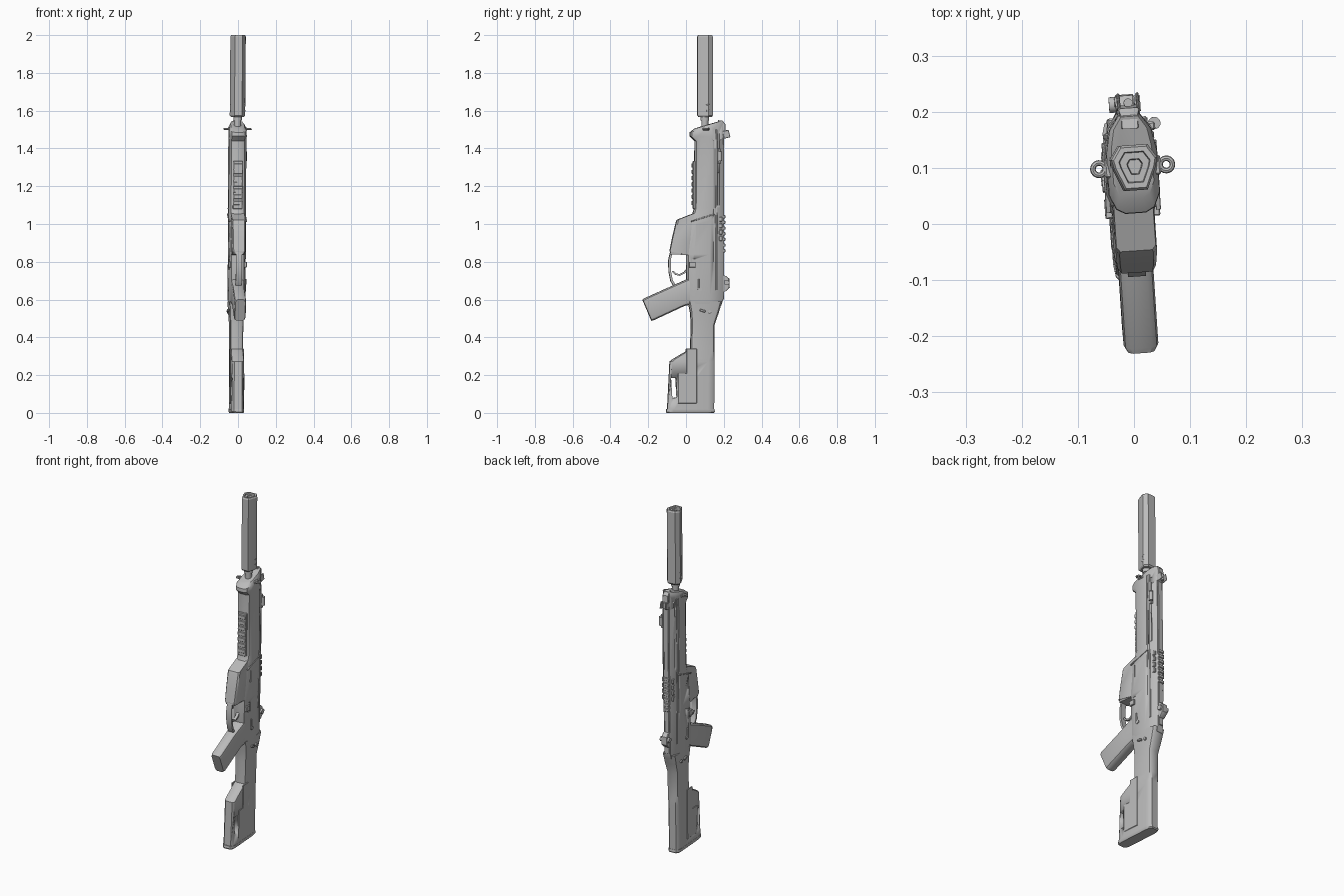
import bpy, bmesh, math
from mathutils import Matrix, Vector

if "Cube" in bpy.data.objects:
    bpy.data.objects.remove(bpy.data.objects["Cube"])


def material(name, rgb):
    m = bpy.data.materials.new(name)
    m.use_nodes = True
    m.diffuse_color = (*rgb, 1)
    m.node_tree.nodes["Principled BSDF"].inputs["Base Color"].default_value = (*rgb, 1)
    return m


GREY = material("plain grey", (0.5, 0.5, 0.5))
parts = []


def finish(name, bm, angle=35):
    bmesh.ops.recalc_face_normals(bm, faces=bm.faces)
    me = bpy.data.meshes.new(name)
    bm.to_mesh(me)
    bm.free()
    me.materials.append(GREY)
    ob = bpy.data.objects.new(name, me)
    bpy.context.collection.objects.link(ob)
    bpy.ops.object.select_all(action="DESELECT")
    ob.select_set(True)
    bpy.context.view_layer.objects.active = ob
    bpy.ops.object.shade_smooth_by_angle(angle=math.radians(angle))
    parts.append(ob)
    return ob


# Half cross-sections: (depth from front to back, share of half width)
ROUND = [(0, .4), (.05, .75), (.2, 1), (.62, 1), (.85, .82), (1, .42)]
SOFT = [(0, .6), (.05, .9), (.14, 1), (.86, 1), (.95, .9), (1, .6)]
BOXY = [(0, .82), (.08, 1), (.92, 1), (1, .82)]


def bridge(bm, rings):
    for a, b in zip(rings, rings[1:]):
        for i in range(len(a)):
            j = (i + 1) % len(a)
            bm.faces.new((a[i], a[j], b[j], b[i]))
    bm.faces.new(rings[0])
    bm.faces.new(rings[-1])


def loft(name, shape, stations):
    """Each station: front y, z, back y, z, half width."""
    bm = bmesh.new()
    ring = [(t, w) for t, w in shape] + [(t, -w) for t, w in reversed(shape)]
    bridge(bm, [[bm.verts.new((w * hw, ya + t * (yb - ya), za + t * (zb - za)))
                 for t, w in ring] for ya, za, yb, zb, hw in stations])
    return finish(name, bm)


def level(rows):
    return [(ya, z, yb, z, hw) for z, ya, yb, hw in rows]


def add_box(bm, x, y, z, tilt=0, bevel=0):
    """Box between the given ranges, tilted about x."""
    c = Vector((sum(x) / 2, sum(y) / 2, sum(z) / 2))
    size = (x[1] - x[0], y[1] - y[0], z[1] - z[0], 1)
    mat = Matrix.Translation(c) @ Matrix.Rotation(tilt, 4, "X") @ Matrix.Diagonal(size)
    vs = bmesh.ops.create_cube(bm, size=1, matrix=mat)["verts"]
    if bevel:
        edges = {e for v in vs for e in v.link_edges}
        bmesh.ops.bevel(bm, geom=list(edges), offset=bevel, segments=1, affect="EDGES")


def boxes(name, specs, bevel=0.003):
    bm = bmesh.new()
    for s in specs:
        add_box(bm, *s, bevel=bevel)
    return finish(name, bm)


def both(x, *rest):
    return [(x, *rest), ((-x[1], -x[0]), *rest)]


def cylinder(name, centre, r, length, axis="Z", sides=20):
    bm = bmesh.new()
    rot = {"Z": Matrix(), "X": Matrix.Rotation(math.pi / 2, 4, "Y"),
           "Y": Matrix.Rotation(math.pi / 2, 4, "X")}[axis].to_4x4()
    bmesh.ops.create_cone(bm, cap_ends=True, segments=sides, radius1=r, radius2=r,
                          depth=length, matrix=Matrix.Translation(centre) @ rot)
    return finish(name, bm)


def cut(target, specs):
    cutter = boxes("cutter", specs, bevel=0)
    cutter.hide_render = True
    mod = target.modifiers.new("cut", "BOOLEAN")
    mod.operation, mod.solver, mod.object = "DIFFERENCE", "EXACT", cutter
    bpy.context.view_layer.objects.active = target
    bpy.ops.object.modifier_apply(modifier=mod.name)
    parts.remove(cutter)
    bpy.data.objects.remove(cutter)


def strip(name, path, hw, thick):
    """Flat bent bar following a path in the side plane."""
    bm = bmesh.new()
    pts = [Vector(p) for p in path]
    rings = []
    for i, p in enumerate(pts):
        d = (pts[min(i + 1, len(pts) - 1)] - pts[max(i - 1, 0)]).normalized()
        n = Vector((-d.y, d.x)) * thick / 2
        rings.append([bm.verts.new((sx * hw, p.x + s * n.x, p.y + s * n.y))
                      for sx, s in ((1, 1), (1, -1), (-1, -1), (-1, 1))])
    bridge(bm, rings)
    return finish(name, bm)


# Shoulder stock with a slot through the toe
stock = loft("stock", SOFT, level([
    (.018, -.1, .148, .034), (.272, -.087, .15, .034), (.285, -.07, .15, .034),
    (.339, .022, .15, .034), (.466, .026, .15, .035), (.53, .022, .172, .039),
    (.59, .01, .19, .042)]))
cut(stock, [((-.1, .1), (-.078, -.052), (.08, .185), .06)])
loft("butt_pad", SOFT, level([(0, -.102, .147, .031), (.006, -.106, .152, .035),
                              (.02, -.104, .15, .035)]))
boxes("stock_panel", both((.03, .0365), (-.045, .055), (.05, .21))
      + both((.03, .0365), (0, .055), (.19, .34)), .002)

# Receiver and handguard in one shell, with slots on both sides
shell = loft("receiver_shell", ROUND, level([
    (.565, .018, .184, .04), (.6, .002, .196, .044), (.84, 0, .198, .045),
    (1.02, .015, .198, .046), (1.05, .033, .198, .046), (1.085, .044, .198, .046),
    (1.44, .045, .196, .046)]) + [(.019, 1.465, .196, 1.46, .046),
                                  (.02, 1.485, .195, 1.535, .045),
                                  (.045, 1.505, .192, 1.548, .036)])
slots = []
for y, z in (((.143, .151), (.66, 1.5)), ((.164, .174), (1.4, 1.48)),
             ((.164, .174), (1.1, 1.27)), ((.05, .056), (.93, 1.0)),
             ((.005, .055), (.76, .815))):
    slots += both((.041 if y[0] < .16 else .031, .08), y, z)
cut(shell, slots)
boxes("side_rib", both((.025, .042), (.153, .163), (.65, 1.5)), .002)
boxes("well_ridge", both((.04, .049), (.02, .15), (1.03, 1.036), .3), .001)
boxes("side_catch", both((.035, .049), (.012, .048), (.77, .8))
      + both((.035, .05), (.06, .068), (.66, .71)), .002)
for s, side in ((1, "left"), (-1, "right")):
    cylinder(side + "_pivot_pin", (s * .04, .122, .535), .009, .014, "X", 14)
    cylinder(side + "_selector", (s * .042, .07, .655), .011, .014, "X", 14)
boxes("selector_lever", both((.04, .05), (.07, .1), (.535, .547), -.3), .002)

# Ridged fore grip pad
boxes("fore_pad", [((-.026, .026), (.037, .07), (1.08, 1.333))])
boxes("fore_pad_ridge", [((-.024, .024), (.031, .05), (1.1 + i * .033, 1.122 + i * .033))
                         for i in range(7)], .002)

# Magazine well and magazine
loft("magazine_well", BOXY, [(-.087, .855, .04, .83, .034), (-.074, .92, .05, .92, .036),
                             (-.053, 1.01, .05, 1.04, .037), (-.048, 1.022, .05, 1.06, .035)])
loft("magazine_base", BOXY, [(-.083, .84, .02, .835, .03), (-.085, .86, .02, .85, .032)])

# Trigger group
strip("trigger_guard", [(-.078, .85), (-.088, .81), (-.087, .75), (-.077, .7), (-.06, .672)],
      .016, .012)
strip("trigger", [(.01, .765), (-.01, .742), (-.035, .73), (-.058, .736), (-.07, .75)],
      .008, .009)

# Pistol grip
loft("grip", SOFT, [(-.231, .6, -.183, .488, .026), (-.222, .606, -.172, .491, .031),
                    (-.075, .672, -.01, .566, .031), (.0, .705, .03, .575, .036),
                    (.05, .72, .06, .6, .036)])

# Top rail, ridged side pads and sights
boxes("top_rail", [((-.014, .014), (.19, .201), (.6, 1.5))], .002)
boxes("rail_tooth", [((-.018, .018), (.194, .207), (.85 + i * .03, .867 + i * .03))
                     for i in range(7)], .002)
boxes("side_pad", [b for i in range(4) for b in
                   both((.018, .036), (.172, .19), (.91 + i * .034, .936 + i * .034))], .003)
loft("rear_sight_base", BOXY, [(.18, .635, .212, .645, .016), (.18, .66, .231, .665, .018),
                               (.18, .7, .229, .71, .018), (.18, .73, .212, .725, .016)])
cylinder("rear_sight_drum", (0, .214, .69), .014, .056, "X")
loft("front_sight_base", BOXY, [(.17, 1.44, .198, 1.45, .014), (.17, 1.46, .212, 1.465, .018),
                                (.17, 1.53, .207, 1.53, .018), (.17, 1.55, .194, 1.545, .014)])
boxes("front_sight_ear", both((.014, .02), (.195, .23), (1.455, 1.495), .25), .002)
cylinder("front_sight_post", (0, .216, 1.475), .008, .035)

# Charging handle on one side
boxes("charging_arm", [((.02, .046), (.165, .18), (1.32, 1.4))])
cylinder("charging_knob", (.045, .177, 1.36), .011, .05)

# Sling loops beside the muzzle end
for s, side in ((1, "left"), (-1, "right")):
    bpy.ops.mesh.primitive_torus_add(location=(s * .06, .102, 1.503), major_radius=.011,
                                     minor_radius=.005, major_segments=20, minor_segments=8)
    loop = bpy.context.object
    loop.name = side + "_sling_loop"
    loop.data.materials.append(GREY)
    bpy.ops.object.shade_smooth_by_angle(angle=math.radians(40))
    parts.append(loop)
boxes("sling_collar", [((-.05, .05), (.085, .12), (1.495, 1.511))])

# Barrel and faceted suppressor with a stepped end
cylinder("barrel", (0, .1, 1.53), .018, .1)
cylinder("barrel_nut", (0, .1, 1.557), .023, .02)
HEX = [(-.025, .141), (.025, .141), (.041, .117), (.037, .1), (.02, .06), (-.02, .06),
       (-.037, .1), (-.041, .117)]
bm = bmesh.new()
bridge(bm, [[bm.verts.new((x * k, .103 + (y - .103) * k, z)) for x, y in HEX]
            for z, k in ((1.567, .85), (1.575, 1), (1.992, 1), (2, .9), (2, .68),
                         (1.992, .64), (1.992, .34), (1.97, .3))])
finish("suppressor", bm, 20)
boxes("suppressor_band", both((.034, .0405), (.103, .122), (1.6, 1.606), .5)
      + both((.034, .0405), (.103, .122), (1.63, 1.636), .5), .001)

# Slight roll and lean of the whole piece
pivot = Vector((0, .09, 1.7))
pose = (Matrix.Translation(pivot) @ Matrix.Rotation(.008, 4, "Y")
        @ Matrix.Rotation(.07, 4, "Z") @ Matrix.Translation(-pivot))
bpy.context.view_layer.update()
for ob in parts:
    ob.matrix_world = pose @ ob.matrix_world
